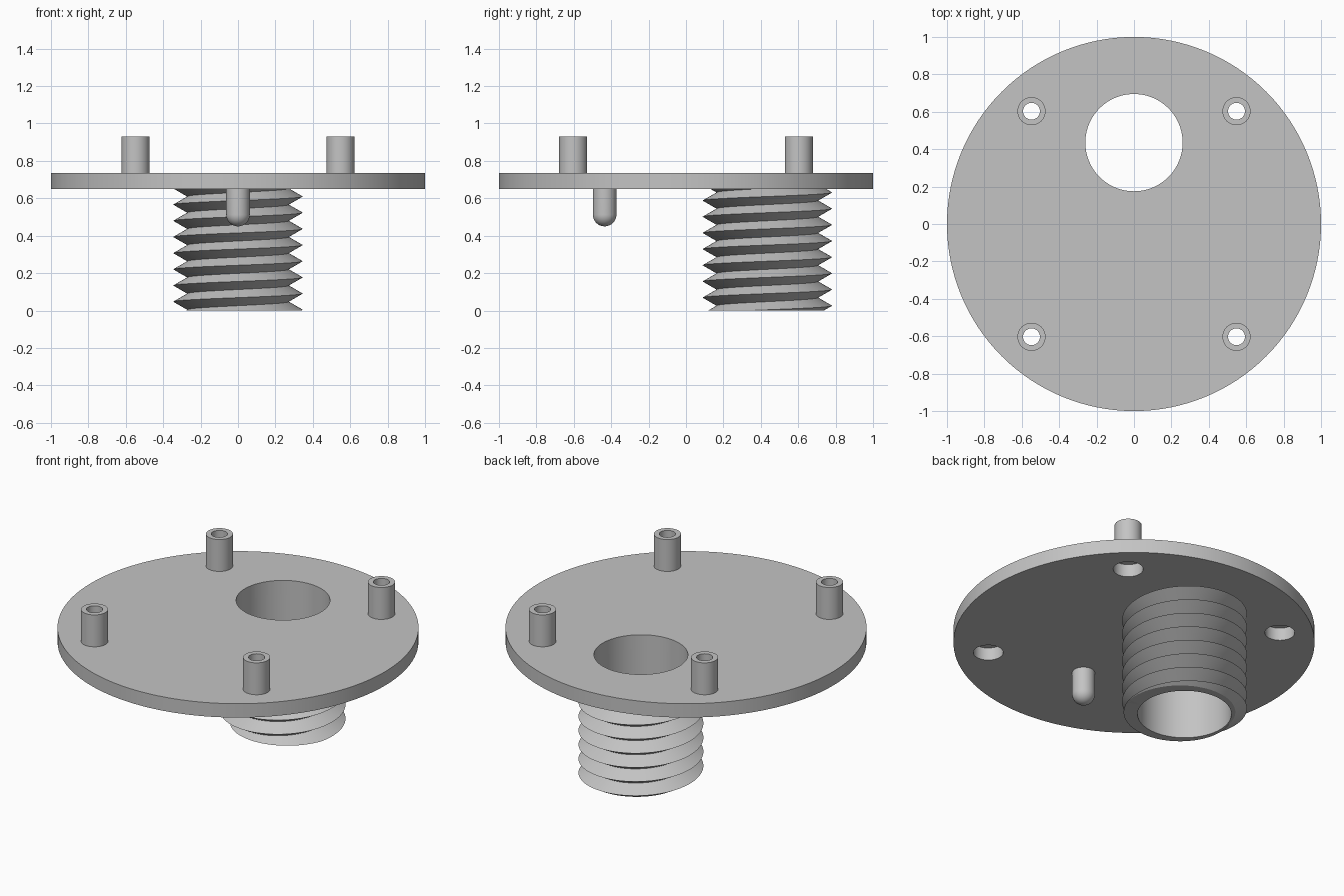
import bpy, bmesh
from math import sin, cos, pi, floor

cube = bpy.data.objects.get("Cube")
if cube:
    bpy.data.objects.remove(cube, do_unlink=True)

grey = bpy.data.materials.new("plain_grey")
grey.use_nodes = True
grey.diffuse_color = (0.55, 0.55, 0.55, 1)
grey.node_tree.nodes["Principled BSDF"].inputs["Base Color"].default_value = grey.diffuse_color

PLATE_LOW, PLATE_TOP = 0.65, 0.735
BORE = 0.26
NECK_Y = 0.435
POSTS = [(sx * 0.548, sy * 0.603) for sx in (-1, 1) for sy in (-1, 1)]


def sweep(name, column, centre, segments, closed=True):
    """Turn column(angle) -> [(radius, z), ...] around a vertical axis."""
    bm = bmesh.new()
    cols = []
    for i in range(segments + 1):
        a = 2 * pi * i / segments
        cols.append([bm.verts.new((centre[0] + r * cos(a), centre[1] + r * sin(a), z))
                     for r, z in column(a)])
    for c, d in zip(cols, cols[1:]):
        n = len(c)
        for k in range(n if closed else n - 1):
            m = (k + 1) % n
            bm.faces.new((c[k], d[k], d[m], c[m]))
    bmesh.ops.remove_doubles(bm, verts=bm.verts, dist=1e-5)
    bmesh.ops.recalc_face_normals(bm, faces=bm.faces)
    mesh = bpy.data.meshes.new(name)
    bm.to_mesh(mesh)
    bm.free()
    mesh.materials.append(grey)
    obj = bpy.data.objects.new(name, mesh)
    bpy.context.collection.objects.link(obj)
    return obj


def smooth(obj):
    bpy.ops.object.select_all(action='DESELECT')
    obj.select_set(True)
    bpy.context.view_layer.objects.active = obj
    bpy.ops.object.shade_smooth_by_angle(angle=pi / 6)


def cylinder(name, radius, low, high, centre, segments):
    profile = [(0, low), (radius, low), (radius, high), (0, high)]
    return sweep(name, lambda a: profile, centre, segments, closed=False)


# Round base plate, with the neck bore and counterbored screw holes
plate = cylinder("base_plate", 1.0, PLATE_LOW, PLATE_TOP, (0, 0), 128)
cutters = [cylinder("bore_cutter", BORE, 0.5, 0.9, (0, NECK_Y), 96)]
for p in POSTS:
    cutters.append(cylinder("counterbore_cutter", 0.083, 0.6, PLATE_TOP - 0.008, p, 48))
    cutters.append(cylinder("screw_hole_cutter", 0.045, 0.6, 0.9, p, 48))
bpy.context.view_layer.objects.active = plate
for c in cutters:
    c.hide_render = True
    mod = plate.modifiers.new("hole", 'BOOLEAN')
    mod.operation = 'DIFFERENCE'
    mod.solver = 'EXACT'
    mod.object = c
    bpy.ops.object.modifier_apply(modifier=mod.name)
    bpy.data.objects.remove(c, do_unlink=True)
smooth(plate)

# Hollow standoffs on the plate
for i, p in enumerate(POSTS):
    ring = [(0.045, PLATE_TOP), (0.075, PLATE_TOP), (0.075, 0.93), (0.045, 0.93)]
    smooth(sweep(f"standoff_{i + 1}", lambda a: ring, p, 48))

# Threaded neck: a sharp helical thread trimmed flat at both ends
PITCH, CREST, ROOT = 0.0865, 0.346, 0.271
CREST_START = 0.004


def thread_radius(z, a):
    t = (z - CREST_START) / PITCH - a / (2 * pi)
    return ROOT + (CREST - ROOT) * 2 * abs(t - floor(t) - 0.5)


def thread_column(a):
    points = [(BORE, PLATE_LOW), (BORE, 0)]
    for k in range(-4, 17):
        z = CREST_START + PITCH * (k / 2 + a / (2 * pi))
        if 0 < z < PLATE_LOW:
            points.append((ROOT if k % 2 else CREST, z))
        else:
            z = min(max(z, 0), PLATE_LOW)
            points.append((thread_radius(z, a), z))
    return points


smooth(sweep("threaded_neck", thread_column, (0, NECK_Y), 96))

# Round-ended locating pin under the plate
PIN = 0.063
dome = [(PIN * sin(pi * k / 24), 0.45 + PIN * (1 - cos(pi * k / 24))) for k in range(13)]
smooth(sweep("locating_pin", lambda a: dome + [(PIN, PLATE_LOW)], (0, -0.435), 48, closed=False))
